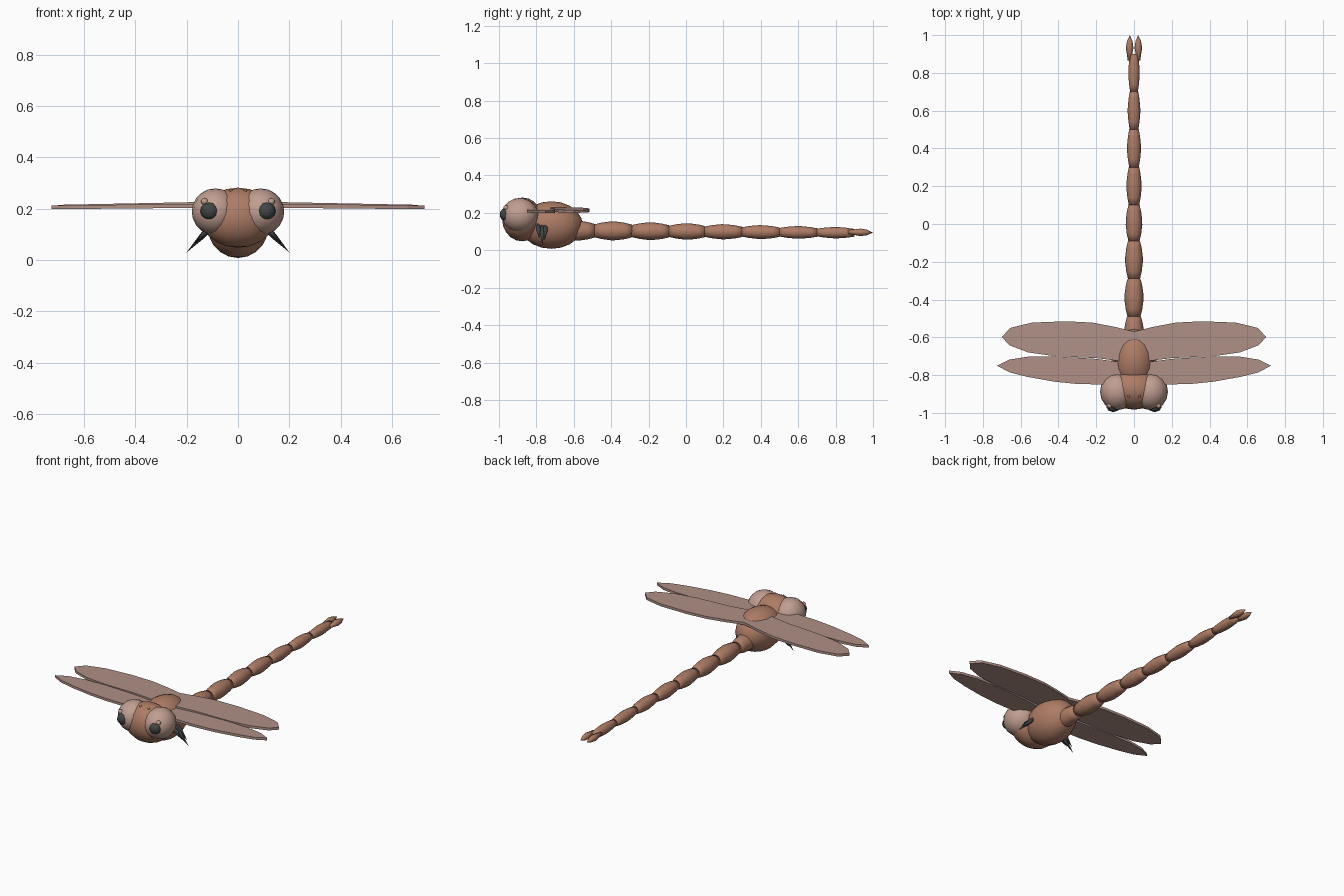
import bpy, bmesh, math
from mathutils import Vector

if "Cube" in bpy.data.objects:
    bpy.data.objects.remove(bpy.data.objects["Cube"])


def material(name, rgb):
    m = bpy.data.materials.new(name)
    m.diffuse_color = (*rgb, 1)
    m.use_nodes = True
    m.node_tree.nodes["Principled BSDF"].inputs["Base Color"].default_value = m.diffuse_color
    return m


BODY = material("terracotta body", (0.42, 0.20, 0.13))
EYE = material("pale pink eye", (0.53, 0.34, 0.28))
WING = material("dusty rose wing", (0.43, 0.28, 0.24))
DARK = material("dark grey", (0.055, 0.06, 0.06))


def finish(name, bm, mat, smooth=True):
    bmesh.ops.recalc_face_normals(bm, faces=bm.faces[:])
    me = bpy.data.meshes.new(name)
    bm.to_mesh(me)
    bm.free()
    me.materials.append(mat)
    for p in me.polygons:
        p.use_smooth = smooth
    ob = bpy.data.objects.new(name, me)
    bpy.context.collection.objects.link(ob)
    return ob


def ellipsoid(name, loc, radii, mat, segs=14, rings=8):
    bm = bmesh.new()
    bmesh.ops.create_uvsphere(bm, u_segments=segs, v_segments=rings, radius=1)
    for v in bm.verts:
        v.co = Vector(a * r + c for a, r, c in zip(v.co, radii, loc))
    return finish(name, bm, mat)


def tube(name, start, end, radii, mat, sides=10):
    """Round part along a line; radii are (fraction, radius), zero closes to a point."""
    start, end = Vector(start), Vector(end)
    turn = (end - start).to_track_quat('Z', 'Y')
    bm = bmesh.new()
    rows = []
    for t, r in radii:
        c = start.lerp(end, t)
        n = sides if r > 0 else 1
        rows.append([bm.verts.new(c + turn @ Vector((r * math.cos(2 * math.pi * i / n),
                                                     r * math.sin(2 * math.pi * i / n), 0)))
                     for i in range(n)])
    for a, b in zip(rows, rows[1:]):
        for i in range(sides):
            j = (i + 1) % sides
            f = [a[i % len(a)], a[j % len(a)], b[j % len(b)], b[i % len(b)]]
            bm.faces.new(list(dict.fromkeys(f)))
    for row in (rows[0], rows[-1]):
        if len(row) > 1:
            bm.faces.new(row)
    return finish(name, bm, mat)


def wing(name, side, outline, root_z, tip_z, thick=0.015):
    bm = bmesh.new()
    span = max(x for x, y in outline)
    low = [bm.verts.new((side * x, y, root_z + (tip_z - root_z) * x / span)) for x, y in outline]
    high = [bm.verts.new(v.co + Vector((0, 0, thick))) for v in low]
    bm.faces.new(low)
    bm.faces.new(high)
    for i in range(len(low)):
        j = (i + 1) % len(low)
        bm.faces.new((low[i], low[j], high[j], high[i]))
    return finish(name, bm, WING, smooth=False)


# Thorax and head
ellipsoid("thorax", (0, -0.72, 0.135), (0.12, 0.168, 0.127), BODY, 16, 10)
ellipsoid("head", (0, -0.875, 0.165), (0.145, 0.108, 0.117), BODY, 16, 10)

# Segmented tail, tapering and sinking slightly towards the tip
ends = [-0.69, -0.49, -0.29, -0.09, 0.10, 0.30, 0.50, 0.70, 0.90]
for i, (a, b) in enumerate(zip(ends, ends[1:])):
    r = 0.054 - 0.0034 * i
    za, zb = (0.1045 - 0.008 * (y + 0.5) for y in (a, b))
    tube(f"tail_segment_{i + 1}", (0, a, za), (0, b, zb),
         [(0, r * 0.68), (0.2, r * 0.87), (0.45, r), (0.6, r * 0.98), (0.82, r * 0.86), (1, r * 0.68)],
         BODY, 12)

front = [(0, -0.76), (0.08, -0.73), (0.2, -0.714), (0.42, -0.70), (0.56, -0.702), (0.66, -0.718),
         (0.725, -0.75), (0.66, -0.785), (0.56, -0.81), (0.42, -0.835), (0.3, -0.847), (0.15, -0.85), (0, -0.83)]
rear = [(0, -0.57), (0.1, -0.545), (0.22, -0.522), (0.36, -0.515), (0.54, -0.522), (0.655, -0.55),
        (0.70, -0.598), (0.66, -0.642), (0.56, -0.68), (0.42, -0.70), (0.2, -0.71), (0.08, -0.725), (0, -0.74)]

for side, tag in ((-1, "left"), (1, "right")):
    # Eyes with pupils, small glints and nostrils
    ellipsoid(f"{tag}_eye", (side * 0.088, -0.888, 0.188), (0.092, 0.098, 0.091), EYE, 16, 10)
    ellipsoid(f"{tag}_pupil", (side * 0.11, -0.968, 0.191), (0.037, 0.028, 0.034), DARK, 8, 6)
    ellipsoid(f"{tag}_eye_glint", (side * 0.130, -0.962, 0.228), (0.014, 0.014, 0.013), EYE, 8, 6)
    ellipsoid(f"{tag}_nostril", (side * 0.028, -0.912, 0.270), (0.007, 0.007, 0.007), BODY, 8, 6)

    # Wings
    wing(f"{tag}_front_wing", side, front, 0.205, 0.198)
    wing(f"{tag}_rear_wing", side, rear, 0.214, 0.200)

    # Spiky legs folded together below the thorax
    for k, (y, tip) in enumerate(((-0.79, (0.17, -0.785, 0.065)), (-0.77, (0.20, -0.768, 0.03)),
                                  (-0.75, (0.18, -0.755, 0.055)))):
        tube(f"{tag}_leg_{k + 1}", (side * 0.09, y, 0.145), (side * tip[0], tip[1], tip[2]),
             [(0, 0.010), (0.45, 0.013), (1, 0)], DARK, 6)

    # Pointed tail claspers
    tube(f"{tag}_tail_clasper", (side * 0.024, 0.865, 0.098), (side * 0.022, 1.0, 0.094),
         [(0, 0.009), (0.5, 0.020), (0.75, 0.015), (1, 0)], BODY, 8)
